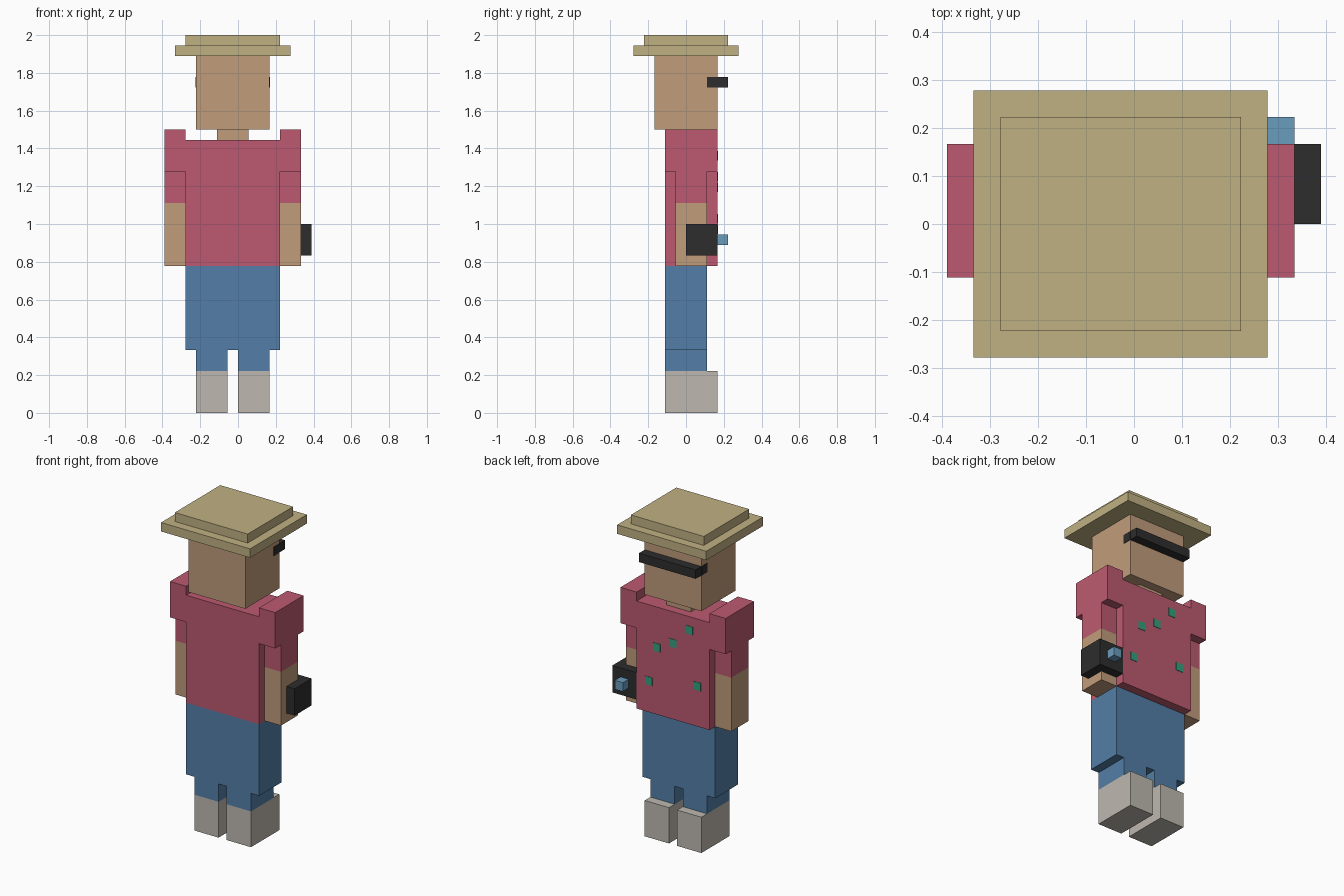
import bpy
import bmesh

cube = bpy.data.objects.get("Cube")
if cube:
    bpy.data.objects.remove(cube, do_unlink=True)

U = 1 / 18  # one block


def material(name, hex_code):
    srgb = [int(hex_code[i:i + 2], 16) / 255 for i in (0, 2, 4)]
    color = [c / 12.92 if c < 0.04045 else ((c + 0.055) / 1.055) ** 2.4 for c in srgb] + [1]
    mat = bpy.data.materials.new(name)
    mat.use_nodes = True
    mat.diffuse_color = color
    mat.node_tree.nodes["Principled BSDF"].inputs["Base Color"].default_value = color
    return mat


STRAW = material("straw", "C0B183")
SKIN = material("skin", "C19C7B")
SHIRT = material("shirt_pink", "BC5A70")
DENIM = material("denim_blue", "537FA8")
SHOE = material("shoe_grey", "BEB9B0")
BLACK = material("black", "2D2D2D")
GLASS = material("lens_blue", "6A9CBE")
GREEN = material("leaf_green", "34A080")


def box(name, mat, x, y, z):
    """Box between (low, high) pairs, measured in blocks."""
    bm = bmesh.new()
    bmesh.ops.create_cube(bm, size=1)
    for v in bm.verts:
        v.co = [U * ((lo + hi) / 2 + c * (hi - lo)) for c, (lo, hi) in zip(v.co, (x, y, z))]
    mesh = bpy.data.meshes.new(name)
    bm.to_mesh(mesh)
    bm.free()
    mesh.materials.append(mat)
    obj = bpy.data.objects.new(name, mesh)
    bpy.context.collection.objects.link(obj)
    return obj


def pair(name, mat, x, y, z):
    """Left box plus its copy mirrored about the body's centre plane, x = -0.5 block."""
    box("left_" + name, mat, x, y, z)
    box("right_" + name, mat, (-1 - x[1], -1 - x[0]), y, z)


# Legs and trousers
pair("shoe", SHOE, (0, 3), (-2, 3), (0, 4))
pair("trouser_leg", DENIM, (0, 3), (-2, 2), (4, 6))
box("trousers", DENIM, (-5, 4), (-2, 2), (6, 14))

# Shirt and arms
box("shirt", SHIRT, (-5, 4), (-2, 3), (14, 26))
pair("shoulder", SHIRT, (4, 6), (-2, 3), (23, 27))
pair("sleeve", SHIRT, (4, 6), (-1, 2), (20, 23))
pair("forearm", SKIN, (4, 6), (-1, 2), (14, 20))

# Printed spots on the shirt
for i, (x, z) in enumerate([(-2.5, 24.5), (-0.5, 22.5), (1.5, 21.5), (2.5, 17.5), (-3.5, 18.5)]):
    box(f"shirt_spot_{i + 1}", GREEN, (x - 0.45, x + 0.45), (2.95, 3.05), (z - 0.45, z + 0.45))

# Head
box("neck", SKIN, (-2, 1), (-1, 2), (26, 27))
box("head", SKIN, (-4, 3), (-3, 3), (27, 34))

# Sunglasses
box("sunglasses", BLACK, (-4, 3), (3, 4), (31, 32))
pair("glasses_temple", BLACK, (2.95, 3.05), (2, 3), (31, 32))

# Hat
box("hat_brim", STRAW, (-6, 5), (-5, 5), (34, 35))
box("hat_crown", STRAW, (-5, 4), (-4, 4), (35, 36))

# Hand-held camera
box("camera_body", BLACK, (4, 7), (0, 3), (15, 18))
box("camera_lens", GLASS, (5, 6), (3, 4), (16, 17))
